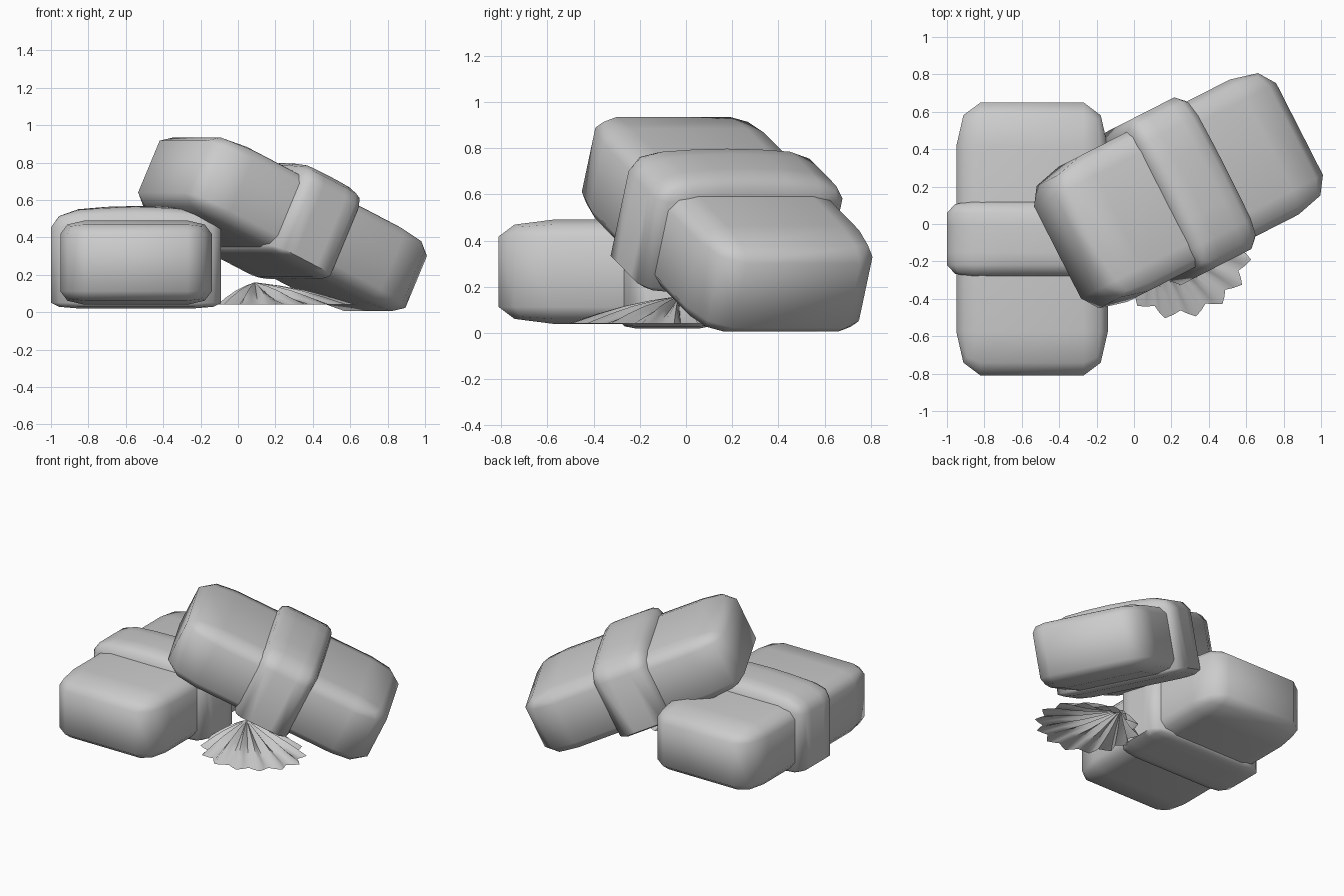
import bpy, bmesh, math
from mathutils import Vector

if "Cube" in bpy.data.objects:
    bpy.data.objects.remove(bpy.data.objects["Cube"])


def finish(name, bm, angle=60):
    me = bpy.data.meshes.new(name)
    bmesh.ops.recalc_face_normals(bm, faces=bm.faces)
    bm.to_mesh(me)
    bm.free()
    ob = bpy.data.objects.new(name, me)
    bpy.context.collection.objects.link(ob)
    bpy.ops.object.select_all(action='DESELECT')
    ob.select_set(True)
    bpy.context.view_layer.objects.active = ob
    bpy.ops.object.shade_smooth_by_angle(angle=math.radians(angle))
    return ob


def rounded_cube():
    bm = bmesh.new()
    bmesh.ops.create_cube(bm, size=2)
    bmesh.ops.bevel(bm, geom=bm.edges[:], offset=0.32, segments=2,
                    profile=0.5, affect='EDGES')
    return bm


def wrapped_block(prefix, loc, rot):
    # long rounded block
    bm = rounded_cube()
    for v in bm.verts:
        v.co = Vector((v.co.x * .405, v.co.y * .73, v.co.z * .225))
    block = finish(prefix + "_block", bm)

    # wider band around the middle, flat below and domed on top
    bm = rounded_cube()
    for axis in (0, 1):
        for d in (-.35, 0, .35):
            n = Vector((0, 0, 0))
            n[axis] = 1
            bmesh.ops.bisect_plane(bm, geom=bm.verts[:] + bm.edges[:] + bm.faces[:],
                                   plane_co=n * d, plane_no=n)
    for v in bm.verts:
        x, y, z = v.co
        if z > 0:
            h = .025 + .24 * z + .038 * (1 - x * x) * (1 - .4 * y * y) * z
        else:
            h = -.151 + .094 * z
        v.co = Vector((x * .455, y * .205, h))
    band = finish(prefix + "_band", bm)
    for ob in (block, band):
        ob.location = loc
        ob.rotation_euler = [math.radians(a) for a in rot]


wrapped_block("flat", (-.545, -.08, .265), (0, 0, 0))
wrapped_block("leaning", (.238, .178, .47), (-25, 0, -63))

# pleated leaf garnish: off-centre fluted cone with a toothed rim
bm = bmesh.new()
teeth, sub = 14, 4
count = teeth * sub
apex = Vector((.09, -.03, .16))
tip = bm.verts.new(apex)
rings = []
for t in (.25, .5, .75, 1):
    ring = []
    for i in range(count):
        a = math.tau * i / count
        wave = math.cos(teeth * a)
        r = 1 + .08 * wave + .03 * math.sin(3 * a + 1)
        rim = Vector((.25 + .34 * r * math.cos(a), -.19 + .29 * r * math.sin(a), .042))
        p = apex.lerp(rim, t)
        p.z += .016 * wave * math.sin(math.pi * t)
        ring.append(bm.verts.new(p))
    rings.append(ring)
for i in range(count):
    j = (i + 1) % count
    bm.faces.new((tip, rings[0][i], rings[0][j]))
    for a, b in zip(rings, rings[1:]):
        bm.faces.new((a[i], b[i], b[j], a[j]))
finish("pleated_garnish", bm)
